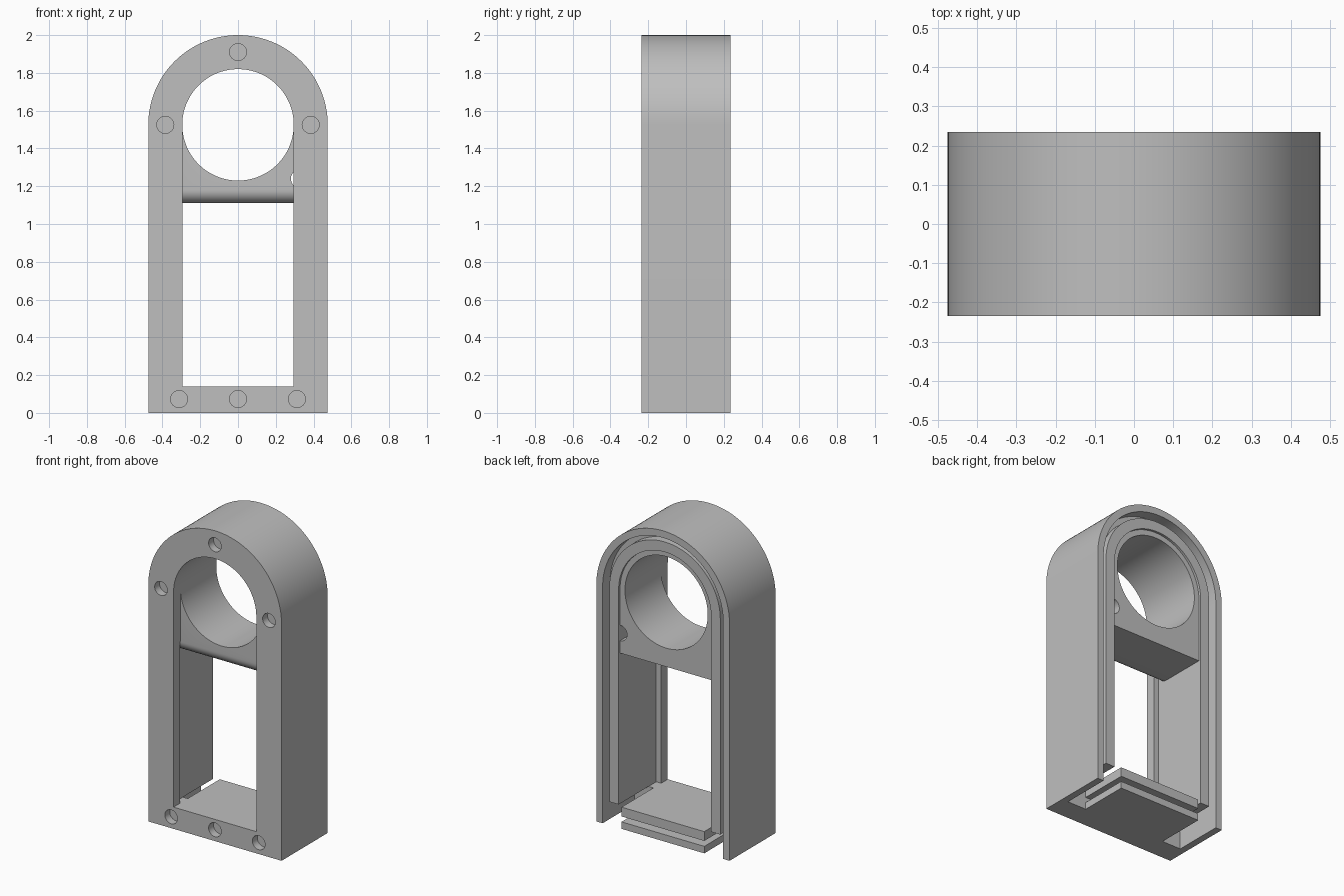
import bpy, bmesh
from math import sin, cos, pi

if "Cube" in bpy.data.objects:
    bpy.data.objects.remove(bpy.data.objects["Cube"], do_unlink=True)

HALF_W, HALF_D = 0.475, 0.235
ARCH_Z = 1.525          # centre height of arch and bore
BORE_R = 0.295
FLOOR_Z = 0.14          # top of the bottom rail
BACK = 0.3              # cutters run out past the back face


def arc(cx, cz, r, start, end, n):
    return [(cx + r * cos(start + (end - start) * i / n),
             cz + r * sin(start + (end - start) * i / n)) for i in range(n + 1)]


def arch(r, bottom):
    return [(-r, bottom), (r, bottom)] + arc(0, ARCH_Z, r, 0, pi, 64)


def rect(x0, x1, z0, z1):
    return [(x0, z0), (x1, z0), (x1, z1), (x0, z1)]


def prism(name, profile, lo, hi, axis="y"):
    """Extrude a closed profile along y (profile in xz) or x (profile in yz)."""
    bm = bmesh.new()
    place = (lambda p, t: (p[0], t, p[1])) if axis == "y" else (lambda p, t: (t, p[0], p[1]))
    face = bm.faces.new([bm.verts.new(place(p, lo)) for p in profile])
    ext = bmesh.ops.extrude_face_region(bm, geom=[face])
    shift = (0, hi - lo, 0) if axis == "y" else (hi - lo, 0, 0)
    bmesh.ops.translate(bm, vec=shift,
                        verts=[g for g in ext["geom"] if isinstance(g, bmesh.types.BMVert)])
    bmesh.ops.recalc_face_normals(bm, faces=bm.faces)
    mesh = bpy.data.meshes.new(name)
    bm.to_mesh(mesh)
    bm.free()
    obj = bpy.data.objects.new(name, mesh)
    bpy.context.collection.objects.link(obj)
    return obj


# Solid arched housing
body = prism("arched_housing", arch(HALF_W, 0), -HALF_D, HALF_D)
cutters = []


def cut(name, profile, lo, hi, axis="y"):
    cutters.append(prism(name + "_cutter", profile, lo, hi, axis))


# Round bore and the window below it in the front plate
cut("bore", arc(0, ARCH_Z, BORE_R, 0, 2 * pi, 128)[:-1], -BACK, BACK)
cut("window", rect(-BORE_R, BORE_R, FLOOR_Z, ARCH_Z), -BACK, -0.165)

# Room behind the window, with a rounded front edge under the bore block
room = [(-0.168, FLOOR_Z), (BACK, FLOOR_Z), (BACK, 1.11)]
room += arc(-0.095, 1.18, 0.07, -pi / 2, -pi, 12) + [(-0.168, 1.18)]
cut("room", room, -0.33, 0.33, "x")

# Stepped recesses at the back, leaving the outer rim proud
cut("rim_recess", arch(0.43, FLOOR_Z), 0.215, BACK)
cut("block_recess", arch(0.33, FLOOR_Z), 0.2, BACK)

# Narrow groove between rim and inner rail
groove = ([(0.43, FLOOR_Z)] + arc(0, ARCH_Z, 0.43, 0, pi, 64) + [(-0.43, FLOOR_Z), (-0.395, FLOOR_Z)]
          + arc(0, ARCH_Z, 0.395, pi, 0, 64) + [(0.395, FLOOR_Z)])
cut("groove", groove, 0.16, BACK)

# Deep side grooves and open bottom corners
for side, label in ((1, "left"), (-1, "right")):
    a, b = sorted((side * 0.395, side * 0.43))
    cut(label + "_groove", rect(a, b, 0.1, 1.11), -0.09, BACK)
    a, b = sorted((side * BORE_R, side * 0.43))
    cut(label + "_corner", rect(a, b, -0.1, FLOOR_Z), -0.09, BACK)

# Slot through the bottom rail
cut("bottom_slot", rect(-0.3, 0.3, 0.045, 0.08), -0.09, BACK)

# Half-round cable notch beside the bore
cut("cable_notch", arc(0.33, 1.24, 0.05, pi / 2, 3 * pi / 2, 24), -0.17, BACK)

# Blind round sockets in the front face
for x, z in ((0, 1.91), (-0.385, ARCH_Z), (0.385, ARCH_Z),
             (-0.312, 0.073), (0, 0.073), (0.312, 0.073)):
    cut("socket", arc(x, z, 0.045, 0, 2 * pi, 32)[:-1], -BACK, -0.185)

# Apply every cut, then drop the cutters
bpy.context.view_layer.objects.active = body
for cutter in cutters:
    mod = body.modifiers.new("cut", "BOOLEAN")
    mod.operation = "DIFFERENCE"
    mod.solver = "EXACT"
    mod.object = cutter
    bpy.ops.object.modifier_apply(modifier=mod.name)
    bpy.data.objects.remove(cutter, do_unlink=True)

# Single grey finish
grey = bpy.data.materials.new("plain_grey")
grey.use_nodes = True
colour = (0.52, 0.52, 0.52, 1)
grey.diffuse_color = colour
grey.node_tree.nodes["Principled BSDF"].inputs["Base Color"].default_value = colour
body.data.materials.clear()
body.data.materials.append(grey)

bpy.ops.object.select_all(action="DESELECT")
body.select_set(True)
bpy.ops.object.shade_smooth_by_angle(angle=pi / 6)
